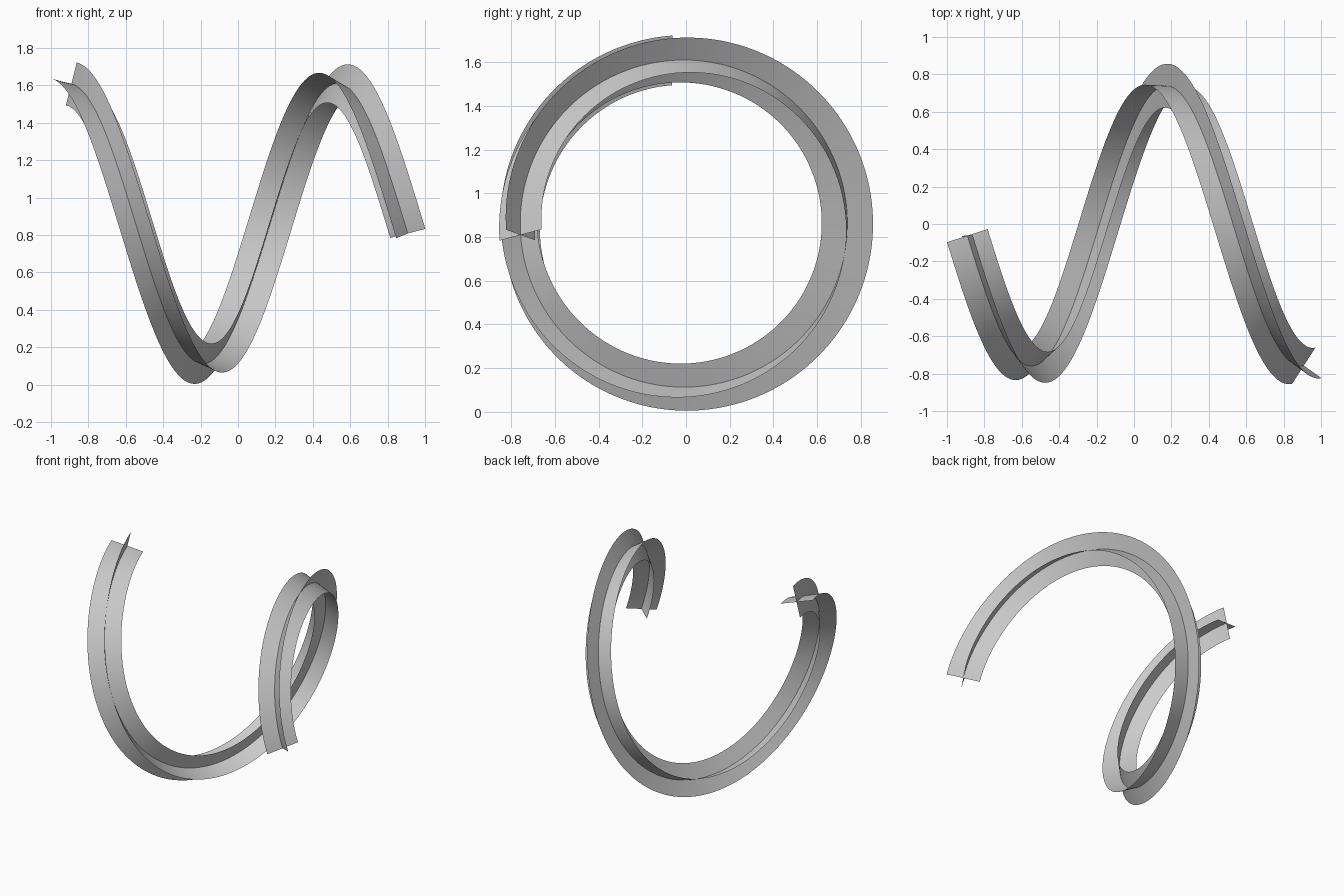
import bpy, bmesh
from math import sin, cos, radians, hypot, pi
from mathutils import Vector

if "Cube" in bpy.data.objects:
    bpy.data.objects.remove(bpy.data.objects["Cube"])

RADIUS, CY, CZ = 0.749, -0.01, 0.861      # helix around the x axis
X0, X1 = -0.891, 0.908
START, SWEEP = radians(4), radians(450)
HALF = 0.1175                             # half width of each blade
STEPS = 240
PITCH = (X1 - X0) / SWEEP
NORM = hypot(RADIUS, PITCH)
TWIST = PITCH / NORM                      # roll of a minimum-twist sweep


def blade(name, roll):
    """Thin ribbon swept along the helix, rolling slowly around the path."""
    bm = bmesh.new()
    previous = None
    for i in range(STEPS + 1):
        turned = SWEEP * i / STEPS
        s, c = sin(START + turned), cos(START + turned)
        centre = Vector((X0 + PITCH * turned, CY - RADIUS * s, CZ + RADIUS * c))
        radial = Vector((0, -s, c))
        side = Vector((RADIUS, PITCH * c, PITCH * s)) / NORM
        a = roll + TWIST * turned
        arm = (radial * cos(a) + side * sin(a)) * HALF
        row = [bm.verts.new(centre + arm * k) for k in (-1, 0, 1)]
        if previous:
            for k in range(2):
                f = bm.faces.new((previous[k], previous[k + 1], row[k + 1], row[k]))
                f.smooth = True
        previous = row
    mesh = bpy.data.meshes.new(name)
    bm.to_mesh(mesh)
    bm.free()
    obj = bpy.data.objects.new(name, mesh)
    bpy.context.collection.objects.link(obj)
    return obj


# Two crossing blades form the plus-shaped section
blade("helix_blade_upright", radians(15))
blade("helix_blade_cross", radians(15) + pi / 2)
